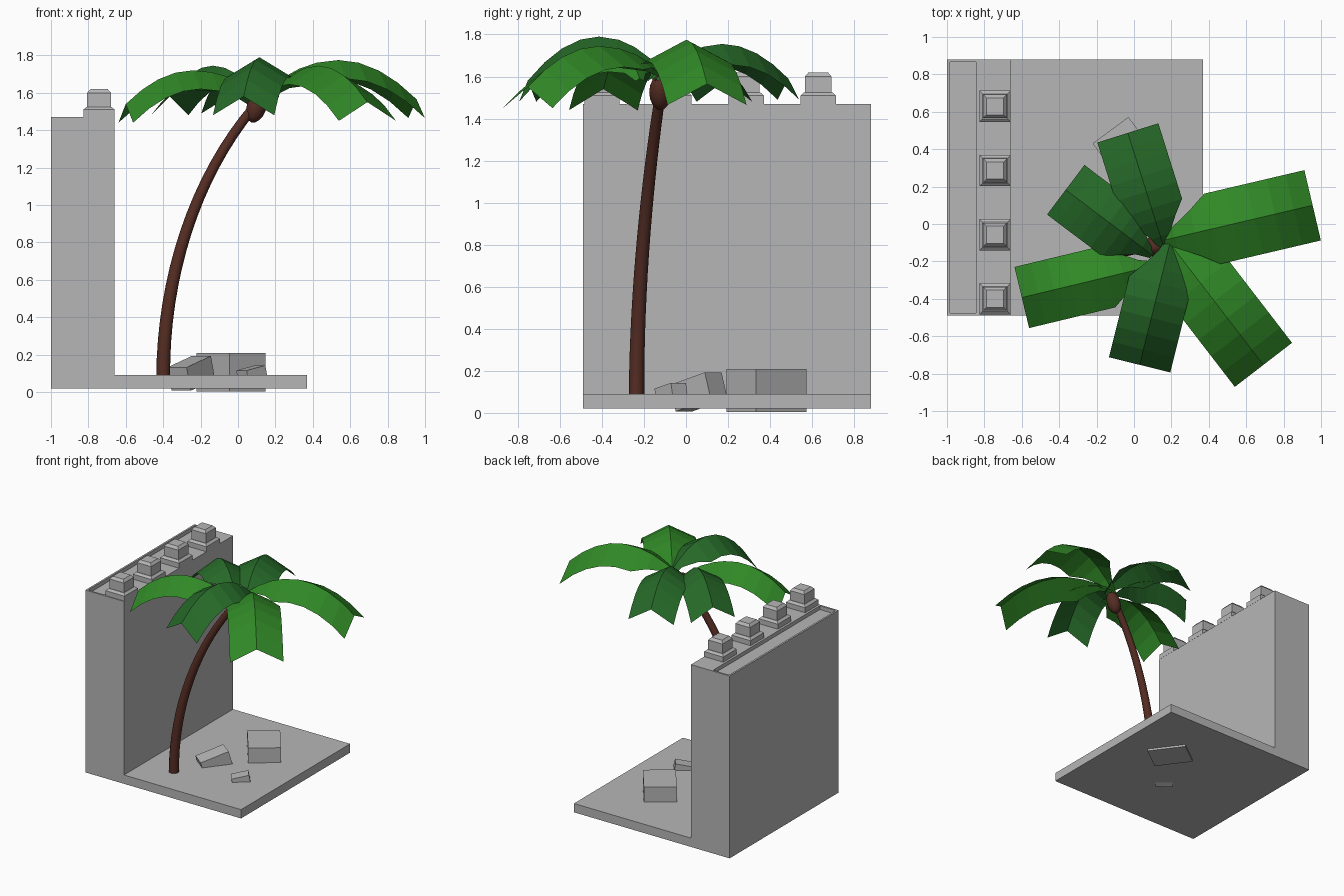
import bpy, bmesh, math
from mathutils import Vector, Matrix

if "Cube" in bpy.data.objects:
    bpy.data.objects.remove(bpy.data.objects["Cube"])


def material(name, rgb):
    m = bpy.data.materials.new(name)
    m.diffuse_color = (*rgb, 1)
    m.use_nodes = True
    m.node_tree.nodes["Principled BSDF"].inputs["Base Color"].default_value = m.diffuse_color
    return m


STONE = material("stone_grey", (0.47, 0.47, 0.47))
LIGHT = material("light_green", (0.03, 0.25, 0.02))
DARK = material("dark_green", (0.019, 0.14, 0.021))
BARK = material("bark_brown", (0.09, 0.026, 0.017))


def finish(name, bm, mat, smooth=False, normals=True):
    if normals:
        bmesh.ops.recalc_face_normals(bm, faces=bm.faces)
    me = bpy.data.meshes.new(name)
    bm.to_mesh(me)
    bm.free()
    me.materials.append(mat)
    for p in me.polygons:
        p.use_smooth = smooth
    ob = bpy.data.objects.new(name, me)
    bpy.context.collection.objects.link(ob)
    return ob


def add_box(bm, lo, hi):
    lo, hi = Vector(lo), Vector(hi)
    m = Matrix.Translation((lo + hi) / 2) @ Matrix.Diagonal((*(hi - lo), 1))
    bmesh.ops.create_cube(bm, size=1, matrix=m)


def loft(bm, rings, cap=True):
    rows = [[bm.verts.new(p) for p in r] for r in rings]
    n = len(rows[0])
    for a, b in zip(rows, rows[1:]):
        for i in range(n):
            j = (i + 1) % n
            bm.faces.new((a[i], a[j], b[j], b[i]))
    if cap:
        bm.faces.new(rows[0][::-1])
        bm.faces.new(rows[-1])


# floor slab
bm = bmesh.new()
add_box(bm, (-1, -0.49, 0.02), (0.37, 0.88, 0.09))
finish("floor_slab", bm, STONE)


# wall with a sunken channel along its top
def rect(x0, x1, y0, y1, z):
    return [(x0, y0, z), (x1, y0, z), (x1, y1, z), (x0, y1, z)]


bm = bmesh.new()
loft(bm, [rect(-1, -0.66, -0.49, 0.88, 0.09),
          rect(-1, -0.66, -0.49, 0.88, 1.47),
          rect(-0.985, -0.845, -0.475, 0.865, 1.47),
          rect(-0.985, -0.845, -0.475, 0.865, 1.44)])
finish("wall", bm, STONE)

# stepped, chamfered battlements
for i in range(4):
    cx, cy = -0.743, -0.40 + i * 0.343
    bm = bmesh.new()
    steps = [(0.084, 1.469), (0.084, 1.51), (0.067, 1.525),
             (0.063, 1.525), (0.063, 1.60), (0.046, 1.62)]
    loft(bm, [rect(cx - h, cx + h, cy - h, cy + h, z) for h, z in steps])
    finish(f"battlement_{i + 1}", bm, STONE)

# fallen stones: centre, size, heading, upward pitch
for name, c, size, heading, pitch in (
        ("large_stone", (-0.037, 0.382, 0.106), (0.297, 0.238, 0.205), -53.5, 0),
        ("medium_stone", (-0.25, 0.06, 0.10), (0.22, 0.13, 0.13), 52, 16),
        ("small_stone", (0.075, -0.07, 0.09), (0.13, 0.09, 0.08), 38, 12)):
    bm = bmesh.new()
    m = (Matrix.Translation(c) @ Matrix.Rotation(math.radians(heading), 4, 'Z')
         @ Matrix.Rotation(math.radians(-pitch), 4, 'Y') @ Matrix.Diagonal((*size, 1)))
    bmesh.ops.create_cube(bm, size=1, matrix=m)
    finish(name, bm, STONE)

# curved, tapering trunk
P = [Vector(p) for p in ((-0.40, -0.235, 0.085), (-0.40, -0.235, 0.60),
                         (-0.24, -0.18, 1.14), (0.09, -0.12, 1.53))]
rings = []
for k in range(17):
    t = k / 16
    s = 1 - t
    pos = s**3 * P[0] + 3 * s*s*t * P[1] + 3 * s*t*t * P[2] + t**3 * P[3]
    tan = s*s * (P[1] - P[0]) + 2*s*t * (P[2] - P[1]) + t*t * (P[3] - P[2])
    tan.normalize()
    side = Vector((0, 1, 0)).cross(tan).normalized()
    up = tan.cross(side)
    r = 0.037 - 0.012 * t
    rings.append([pos + r * (math.cos(a) * side + math.sin(a) * up)
                  for a in (math.tau * i / 12 for i in range(12))])
bm = bmesh.new()
loft(bm, rings)
trunk = finish("trunk", bm, BARK, smooth=True)
trunk.data.polygons[-1].use_smooth = trunk.data.polygons[-2].use_smooth = False

# bulb under the crown
bm = bmesh.new()
m = (Matrix.Translation((0.10, -0.122, 1.525)) @ Matrix.Rotation(math.radians(20), 4, 'Y')
     @ Matrix.Diagonal((0.053, 0.053, 0.088, 1)))
bmesh.ops.create_uvsphere(bm, u_segments=12, v_segments=8, radius=1, matrix=m)
finish("crown_bulb", bm, BARK, smooth=True)

# folded, arching leaves
STATIONS = ((0, 0.12), (0.12, 0.3), (0.25, 0.65), (0.36, 1), (0.5, 1),
            (0.63, 1), (0.76, 1), (0.88, 1), (1, 1))


def leaf(name, tip, heading, length, half, peak, tip_z, mat):
    a = math.radians(heading)
    d, n = Vector((math.cos(a), math.sin(a), 0)), Vector((-math.sin(a), math.cos(a), 0))
    bm = bmesh.new()
    rows = []
    for u, w in STATIONS:
        end = 1.59 if u < 0.5 else tip_z
        z = peak - (peak - end) * ((u - 0.5) / 0.5) ** 2
        mid = Vector((*tip, z)) - d * length * (1 - u)
        drop = Vector((0, 0, 0.1 * w))
        rows.append([bm.verts.new(p) for p in
                     (mid - n * half * w - drop, mid, mid + n * half * w - drop)])
    for r, q in zip(rows, rows[1:]):
        for i in (0, 1):
            bm.faces.new((r[i], q[i], q[i + 1], r[i + 1]))
    finish(name, bm, mat, normals=False)


leaf("leaf_right", (0.955, 0.10), 13.2, 0.86, 0.193, 1.775, 1.565, LIGHT)
leaf("leaf_left", (-0.60, -0.393), 13.5 + 180, 0.74, 0.168, 1.72, 1.54, LIGHT)
leaf("leaf_front", (0.03, -0.753), 256, 0.70, 0.169, 1.79, 1.58, DARK)
leaf("leaf_front_right", (0.692, -0.753), -52.4, 0.86, 0.193, 1.745, 1.55, LIGHT)
leaf("leaf_back_left", (-0.365, 0.183), 143, 0.58, 0.166, 1.745, 1.58, DARK)
leaf("leaf_back", (-0.033, 0.487), 107.5, 0.66, 0.171, 1.755, 1.59, DARK)
